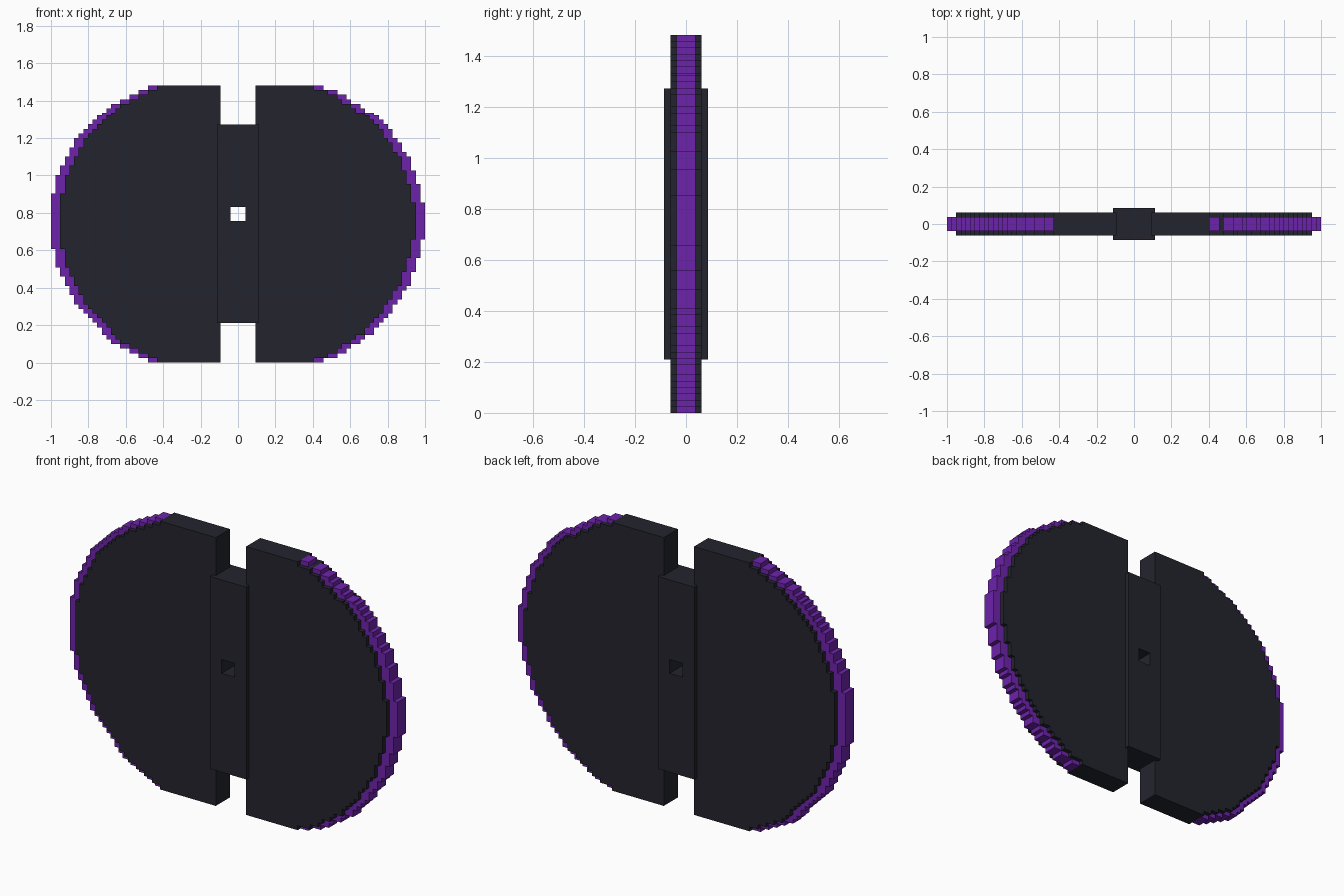
import bpy, bmesh, math

cube = bpy.data.objects.get("Cube")
if cube:
    bpy.data.objects.remove(cube)

V = 2 / 81          # one step of the blocky outline
HALF = 30           # half the height, in steps
MID = HALF * V


def material(name, rgb):
    m = bpy.data.materials.new(name)
    m.use_nodes = True
    m.diffuse_color = (*rgb, 1)
    bsdf = m.node_tree.nodes["Principled BSDF"]
    bsdf.inputs["Base Color"].default_value = (*rgb, 1)
    bsdf.inputs["Roughness"].default_value = 0.8
    return m


dark = material("charcoal", (0.017, 0.018, 0.027))
purple = material("purple", (0.155, 0.017, 0.41))


def plate(name, polygons, half_depth, mat):
    """Extrude flat (x, z) polygons along y, centred on y = 0."""
    bm = bmesh.new()
    for poly in polygons:
        bm.faces.new([bm.verts.new((x, -half_depth, z)) for x, z in poly])
    bmesh.ops.remove_doubles(bm, verts=bm.verts, dist=0.0001)
    faces = bm.faces[:]
    new = bmesh.ops.extrude_face_region(bm, geom=faces, use_keep_orig=True)["geom"]
    moved = [g for g in new if isinstance(g, bmesh.types.BMVert)]
    bmesh.ops.translate(bm, verts=moved, vec=(0, 2 * half_depth, 0))
    bmesh.ops.recalc_face_normals(bm, faces=bm.faces)
    mesh = bpy.data.meshes.new(name)
    bm.to_mesh(mesh)
    bm.free()
    mesh.materials.append(mat)
    obj = bpy.data.objects.new(name, mesh)
    bpy.context.collection.objects.link(obj)
    return obj


def steps(k, centre, radius_sq):
    """Half height, in whole steps, of the column ending at k + 0.5."""
    d = (k + 0.5) * V - centre
    if d < 0:
        return HALF
    return min(HALF, int(math.sqrt(max(0, radius_sq - d * d)) / V))


def stepped_outline(side, inner, columns):
    """Staircase outline: straight inner edge, then one step per column."""
    top, bottom, x = [], [], inner
    for k, n in columns:
        lift = 0.015 if n < 24 else 0
        outer = (k + 0.5) * V
        for px in (x, outer):
            top.append((side * px, MID + lift + n * V))
            bottom.append((side * px, MID + lift - n * V))
        x = outer
    points = top + bottom[::-1]
    return [p for i, p in enumerate(points) if p != points[i - 1]]


# Two half discs, each a dark core with a thinner purple rim
for label, side, centre, radius_sq in (("left", 1, 0.23, 0.604),
                                       ("right", -1, 0.24, 0.6071)):
    core = [(k, steps(k + 2, centre, radius_sq)) for k in range(4, 39)]
    plate(label + "_core", [stepped_outline(side, 0.0925, core)], 2.5 * V, dark)

    start = next(k for k, n in core if n < HALF)
    rim = [(k, steps(k, centre, radius_sq)) for k in range(start, 41)]
    plate(label + "_rim", [stepped_outline(side, (start - 0.5) * V, rim)],
          1.5 * V, purple)

# Central grip block with a square through hole


def rectangle(half_x, low, high):
    return [(-half_x, low), (half_x, low), (half_x, high), (-half_x, high)]


outer = rectangle(4.5 * V, 8.5 * V, 51.5 * V)
hole = rectangle(1.6 * V, 30.6 * V, 33.7 * V)
frame = [[outer[i - 1], outer[i], hole[i], hole[i - 1]] for i in range(4)]
plate("grip_block", frame, 3.5 * V, dark)
